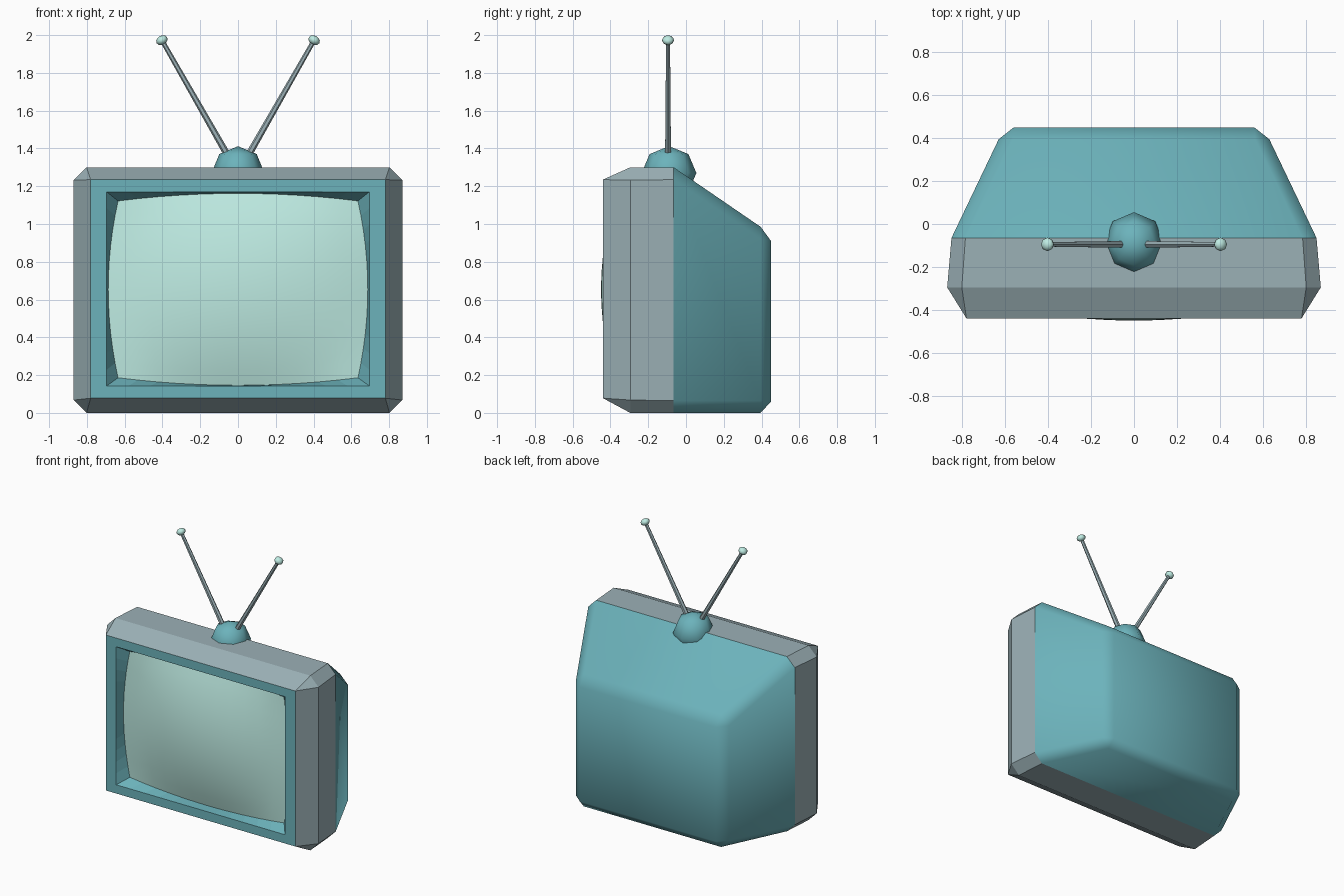
import bpy, bmesh
from mathutils import Vector

if "Cube" in bpy.data.objects:
    bpy.data.objects.remove(bpy.data.objects["Cube"])


def material(name, rgb):
    m = bpy.data.materials.new(name)
    m.diffuse_color = (*rgb, 1)
    m.use_nodes = True
    m.node_tree.nodes["Principled BSDF"].inputs["Base Color"].default_value = m.diffuse_color
    return m


TEAL = material("teal", (0.15, 0.45, 0.50))
GREY = material("grey_blue", (0.33, 0.44, 0.47))
MINT = material("mint", (0.52, 0.84, 0.77))


def finish(name, bm, mat, angle=None):
    bmesh.ops.remove_doubles(bm, verts=bm.verts, dist=1e-5)
    me = bpy.data.meshes.new(name)
    bm.to_mesh(me)
    bm.free()
    me.materials.append(mat)
    ob = bpy.data.objects.new(name, me)
    bpy.context.collection.objects.link(ob)
    if angle:
        bpy.ops.object.select_all(action='DESELECT')
        ob.select_set(True)
        bpy.context.view_layer.objects.active = ob
        bpy.ops.object.shade_smooth_by_angle(angle=angle)
    return ob


def loft(name, rings, mat, angle=None, cap_first=False):
    bm = bmesh.new()
    loops = [[bm.verts.new(p) for p in r] for r in rings]
    for a, b in zip(loops, loops[1:]):
        for i in range(len(a)):
            j = (i + 1) % len(a)
            if (a[i].co - a[j].co).length < 1e-6:      # square corner meets a chamfer
                bm.faces.new((a[i], b[j], b[i]))
            elif (b[i].co - b[j].co).length < 1e-6:
                bm.faces.new((a[i], a[j], b[i]))
            else:
                bm.faces.new((a[i], a[j], b[j], b[i]))
    if cap_first:
        r = loops[0]
        bm.faces.new([r[i] for i in (1, 7, 5, 3)])
    return finish(name, bm, mat, angle)


def section(y, hx, z0, z1, c):
    """Rectangle with corners cut by c, counter-clockwise seen from the front."""
    return [(-hx + c, y, z0), (hx - c, y, z0), (hx, y, z0 + c), (hx, y, z1 - c),
            (hx - c, y, z1), (-hx + c, y, z1), (-hx, y, z1 - c), (-hx, y, z0 + c)]


# Cabinet, lofted from back to front
waist = section(-0.065, 0.85, 0, 1.30, 0.065)
loft("back_housing", [section(0.45, 0.56, 0.06, 0.91, 0),
                      section(0.395, 0.63, 0, 0.985, 0.065), waist], TEAL, 1.05, True)
loft("front_shell", [waist, section(-0.295, 0.87, 0, 1.30, 0.068),
                     section(-0.44, 0.78, 0.078, 1.235, 0)], GREY, 0.4)

# Bezel and bulging screen share one pillow-shaped outline
N = 12
T = [2 * i / N - 1 for i in range(N + 1)]
EDGE = ([(t, -1) for t in T[:-1]] + [(1, t) for t in T[:-1]]
        + [(-t, 1) for t in T[:-1]] + [(-1, -t) for t in T[:-1]])


def rect(y, hx, z0, z1):
    return [(u * hx, y, (z0 + z1) / 2 + v * (z1 - z0) / 2) for u, v in EDGE]


def pillow(u, v):
    return (u * (0.635 + 0.052 * (1 - v * v)),
            -0.365 - 0.085 * (1 - u * u) * (1 - v * v),
            0.654 + v * (0.468 + 0.04 * (1 - u * u)))


loft("bezel", [rect(-0.44, 0.78, 0.078, 1.235), rect(-0.44, 0.695, 0.143, 1.17),
               [pillow(u, v) for u, v in EDGE]], TEAL)

bm = bmesh.new()
grid = [[bm.verts.new(pillow(u, v)) for u in T] for v in T]
for a, b in zip(grid, grid[1:]):
    for i in range(N):
        bm.faces.new((a[i], a[i + 1], b[i + 1], b[i]))
finish("screen", bm, MINT, 0.7)


def ball(name, loc, scale, mat, segs, rings, axis=Vector((0, 0, 1))):
    bm = bmesh.new()
    bmesh.ops.create_uvsphere(bm, u_segments=segs, v_segments=rings, radius=1)
    bmesh.ops.scale(bm, vec=scale, verts=bm.verts)
    ob = finish(name, bm, mat, 0.9)
    ob.location = loc
    ob.rotation_euler = axis.to_track_quat('Z', 'Y').to_euler()


# Antenna: faceted dome, two tapered rods, tip balls
ball("antenna_base", (0, -0.09, 1.27), (0.14, 0.145, 0.142), TEAL, 8, 4)
for side, s in (("left", -1), ("right", 1)):
    low, tip = Vector((s * 0.05, -0.095, 1.355)), Vector((s * 0.403, -0.095, 1.973))
    axis = tip - low
    bm = bmesh.new()
    bmesh.ops.create_cone(bm, cap_ends=True, segments=6, radius1=0.018,
                          radius2=0.012, depth=axis.length)
    rod = finish("antenna_rod_" + side, bm, GREY)
    rod.location = (low + tip) / 2
    rod.rotation_euler = axis.to_track_quat('Z', 'Y').to_euler()
    ball("antenna_tip_" + side, tip, (0.032, 0.032, 0.024), MINT, 8, 6, axis)
